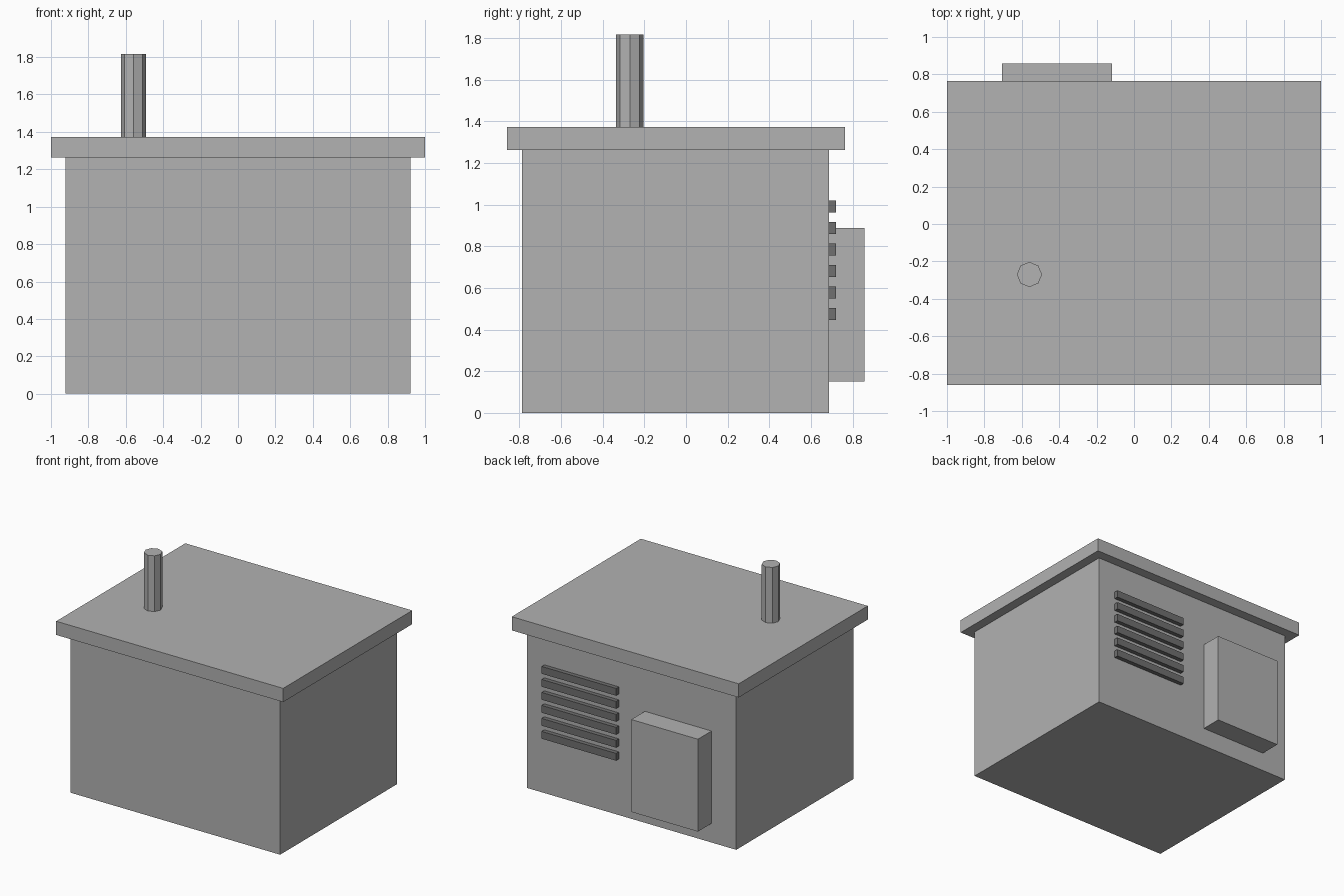
import bpy

if "Cube" in bpy.data.objects:
    bpy.data.objects.remove(bpy.data.objects["Cube"], do_unlink=True)


def material(name, value):
    mat = bpy.data.materials.new(name)
    mat.use_nodes = True
    color = (value, value, value, 1)
    mat.diffuse_color = color
    mat.node_tree.nodes["Principled BSDF"].inputs["Base Color"].default_value = color
    return mat


def box(name, xs, ys, zs, mat):
    """Box given by its extent along each axis."""
    center = [(a + b) / 2 for a, b in (xs, ys, zs)]
    bpy.ops.mesh.primitive_cube_add(size=1, location=center)
    obj = bpy.context.object
    obj.name = name
    obj.scale = [b - a for a, b in (xs, ys, zs)]
    bpy.ops.object.transform_apply(location=False, rotation=False, scale=True)
    obj.data.materials.append(mat)
    return obj


light_grey = material("light grey", 0.445)
dark_grey = material("dark grey", 0.162)

BACK = 0.686       # back wall
ROOF_BASE = 1.264
ROOF_TOP = 1.373

# Main housing and overhanging flat roof
box("housing", (-0.923, 0.923), (-0.788, BACK), (0, ROOF_BASE), light_grey)
box("roof_slab", (-1, 1), (-0.86, 0.765), (ROOF_BASE, ROOF_TOP), light_grey)

# Cabinet on the back wall
box("back_cabinet", (-0.705, -0.118), (BACK, 0.857), (0.152, 0.888), light_grey)

# Row of vent slats beside the cabinet
for i in range(6):
    z = 0.475 + i * 0.1035
    box(f"vent_slat_{i + 1}", (0.112, 0.768), (BACK, 0.72), (z - 0.029, z + 0.029), dark_grey)

# Eight-sided exhaust pipe
PIPE_TOP = 1.817
bpy.ops.mesh.primitive_cylinder_add(
    vertices=8, radius=0.067, depth=PIPE_TOP - ROOF_TOP,
    location=(-0.559, -0.27, (PIPE_TOP + ROOF_TOP) / 2))
pipe = bpy.context.object
pipe.name = "exhaust_pipe"
pipe.data.materials.append(light_grey)
